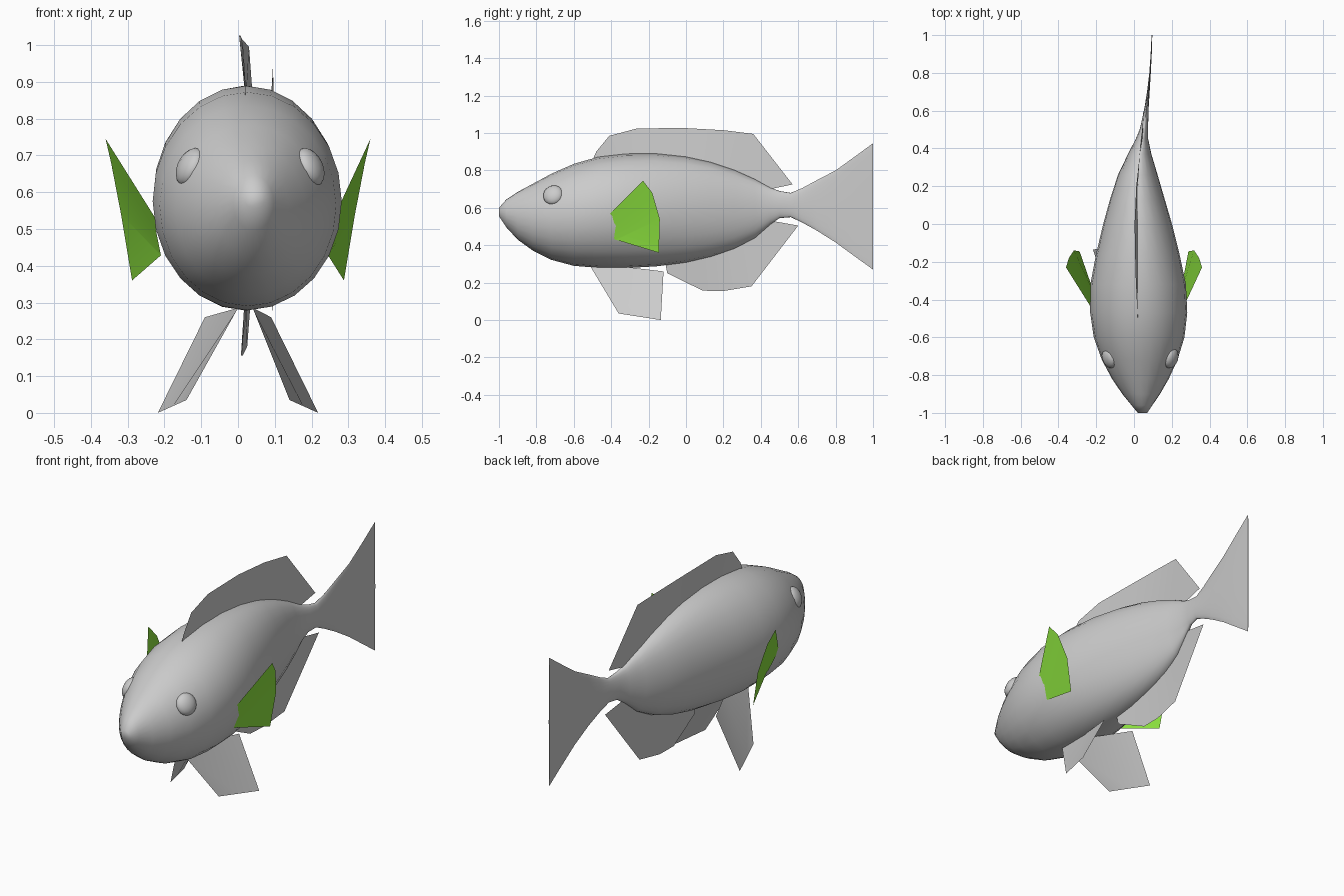
import bpy, bmesh, math

SIDES = 24
green = bpy.data.materials.new("fin_green")
green.diffuse_color = (0.27, 0.78, 0.05, 1)


def make(name, verts, faces, mat=None, angle=40):
    me = bpy.data.meshes.new(name)
    me.from_pydata(verts, [], faces)
    bm = bmesh.new()
    bm.from_mesh(me)
    bmesh.ops.recalc_face_normals(bm, faces=bm.faces)
    bm.to_mesh(me)
    bm.free()
    ob = bpy.data.objects.new(name, me)
    bpy.context.collection.objects.link(ob)
    if mat:
        me.materials.append(mat)
    bpy.ops.object.select_all(action='DESELECT')
    ob.select_set(True)
    bpy.context.view_layer.objects.active = ob
    bpy.ops.object.shade_smooth_by_angle(angle=math.radians(angle))
    return ob


def strip(name, base, edge, mat=None):
    """Thin sheet spanning a base line and an outer edge of equal length."""
    n = len(base)
    faces = [(i, i + 1, n + i + 1, n + i) for i in range(n - 1)]
    return make(name, base + edge, faces, mat)


# Body and tail: y, bottom z, top z, half width, centre x
stations = [
    (-1.00, .555, .600, .025, .045), (-.96, .495, .645, .055, .042),
    (-.90, .430, .685, .100, .038), (-.82, .372, .728, .150, .034),
    (-.72, .322, .782, .200, .030), (-.60, .290, .835, .240, .027),
    (-.47, .279, .872, .257, .025), (-.32, .278, .889, .253, .022),
    (-.16, .287, .890, .221, .020), (0, .308, .873, .182, .019),
    (.13, .338, .845, .145, .018), (.26, .382, .802, .105, .020),
    (.37, .440, .752, .062, .030), (.45, .510, .708, .033, .042),
    (.50, .545, .690, .022, .052), (.56, .550, .680, .016, .060),
    (.62, .522, .705, .011, .067), (.70, .478, .748, .007, .076),
    (.80, .415, .800, .004, .085), (.90, .342, .872, .003, .091),
    (1.0, .270, .945, .002, .095)]
verts, faces = [], []
for y, zb, zt, w, cx in stations:
    for k in range(SIDES):
        a = math.tau * k / SIDES
        verts.append((cx + w * math.cos(a), y, (zb + zt) / 2 + (zt - zb) / 2 * math.sin(a)))
for i in range(len(stations) - 1):
    for k in range(SIDES):
        a, b = i * SIDES + k, i * SIDES + (k + 1) % SIDES
        faces.append((a, b, b + SIDES, a + SIDES))
faces += [tuple(range(SIDES)), tuple(range(len(verts) - SIDES, len(verts)))]
make("body_and_tail", verts, faces, angle=60)

# Dorsal fin
strip("dorsal_fin",
      [(.02, -.50, .855), (.02, -.38, .87), (.02, -.25, .88), (.02, 0, .86),
       (.02, .2, .81), (.025, .32, .76), (.045, .45, .70)],
      [(.02, -.48, .90), (.015, -.41, .985), (.008, -.26, 1.025), (.003, 0, 1.026),
       (.012, .2, 1.015), (.03, .36, .995), (.05, .57, .725)])

# Anal fin
strip("anal_fin",
      [(.02, -.11, .30), (.02, .07, .34), (.02, .2, .38), (.022, .32, .43), (.042, .46, .53)],
      [(.02, -.10, .25), (.008, .09, .157), (.012, .20, .155), (.025, .35, .18), (.05, .60, .505)])

for s, side in ((-1, "left"), (1, "right")):
    # Pelvic fins
    strip("pelvic_fin_" + side,
          [(.02 + s * .02, -.51, .285), (.02 + s * .022, -.33, .285), (s * .09, -.12, .26)],
          [(s * .14, -.36, .035), (s * .178, -.25, .018), (s * .218, -.135, 0)])
    # Pectoral fins
    o = .035 * (s > 0)
    strip("pectoral_fin_" + side,
          [(s * .225 + o, -.445, .53), (s * .222 + o, -.425, .49), (s * .21 + o, -.38, .43),
           (s * .21 + o, -.37, .428)],
          [(s * .36, -.23, .745), (s * .345, -.18, .68), (s * .318, -.14, .54),
           (s * .288, -.145, .36)], green)
    # Eyes
    bpy.ops.mesh.primitive_uv_sphere_add(segments=16, ring_count=10, radius=1,
                                         location=(.033 + s * .162, -.71, .668))
    eye = bpy.context.object
    eye.name = "eye_" + side
    eye.scale = (.034, .055, .055)
    eye.rotation_euler = (0, -s * math.radians(25), s * math.radians(-18))
    bpy.ops.object.shade_smooth()
